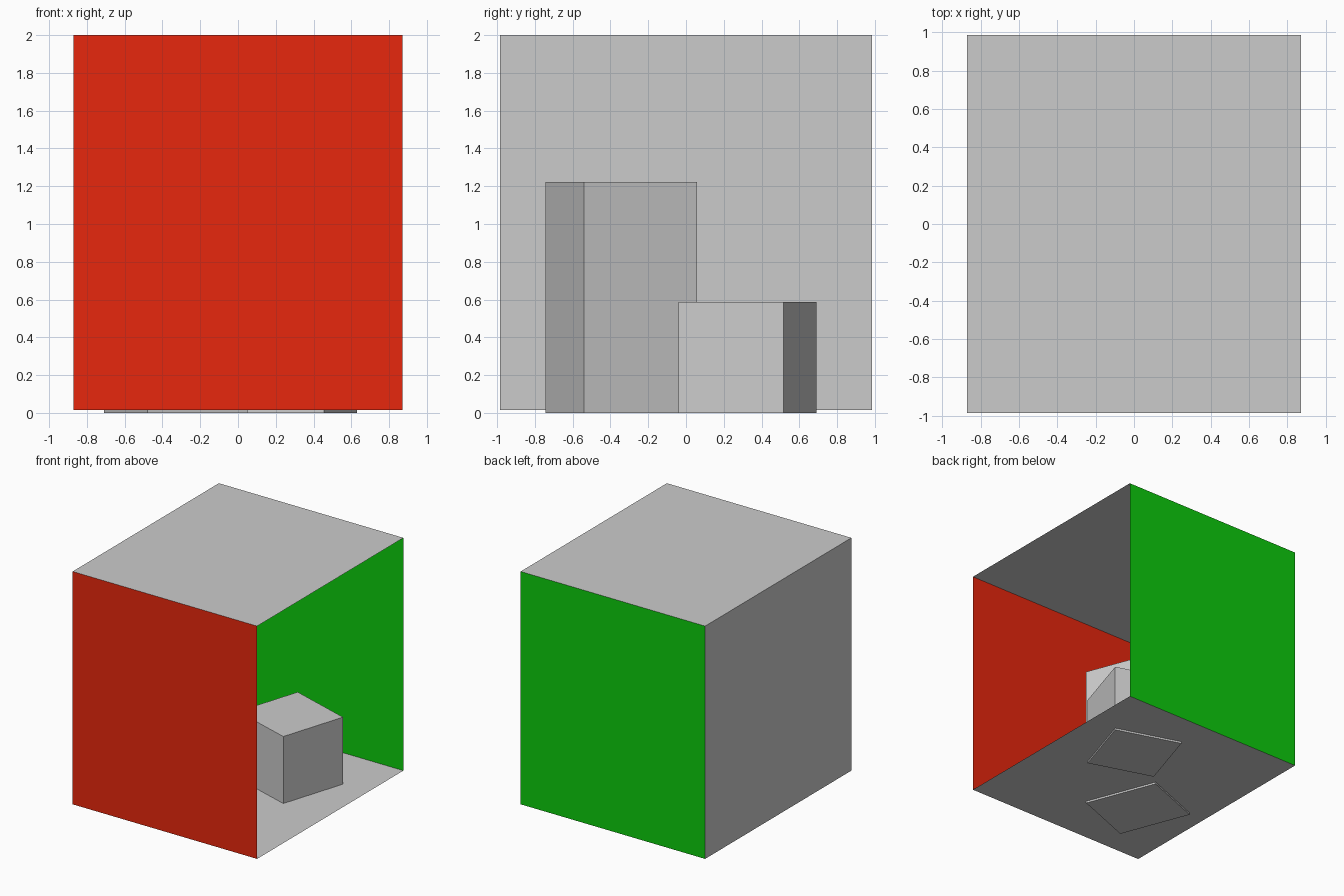
import bpy
import bmesh
from mathutils import Vector

if "Cube" in bpy.data.objects:
    bpy.data.objects.remove(bpy.data.objects["Cube"])

X, Y, Z0, Z1 = 0.87, 0.985, 0.016, 2.0


def make_object(name, build, color=None):
    bm = bmesh.new()
    build(bm)
    mesh = bpy.data.meshes.new(name)
    bm.to_mesh(mesh)
    bm.free()
    obj = bpy.data.objects.new(name, mesh)
    bpy.context.collection.objects.link(obj)
    if color:
        mat = bpy.data.materials.new(name + "_paint")
        mat.diffuse_color = (*color, 1)
        mat.use_nodes = True
        mat.node_tree.nodes["Principled BSDF"].inputs["Base Color"].default_value = mat.diffuse_color
        mesh.materials.append(mat)
    return obj


def panel(name, corner, u, v, color=None):
    """Single flat sheet spanned by edge vectors u and v."""
    c, u, v = Vector(corner), Vector(u), Vector(v)
    make_object(name, lambda bm: bm.faces.new(
        [bm.verts.new(p) for p in (c, c + u, c + u + v, c + v)]), color)


def block(name, corner, u, v, height):
    """Upright box on a rotated footprint."""
    def build(bm):
        c, a, b = (Vector((*p, 0)) for p in (corner, u, v))
        base = bm.faces.new([bm.verts.new(p) for p in (c, c + a, c + a + b, c + b)])
        top = bmesh.ops.extrude_face_region(bm, geom=[base], use_keep_orig=True)
        verts = [g for g in top["geom"] if isinstance(g, bmesh.types.BMVert)]
        bmesh.ops.translate(bm, verts=verts, vec=(0, 0, height))
        bmesh.ops.recalc_face_normals(bm, faces=bm.faces)
    make_object(name, build)


# room shell, open towards +x; normals face inwards
along_x, along_y, up = (2 * X, 0, 0), (0, 2 * Y, 0), (0, 0, Z1 - Z0)
panel("floor", (-X, -Y, Z0), along_x, along_y)
panel("ceiling", (-X, -Y, Z1), along_y, along_x)
panel("back_wall", (-X, -Y, Z0), along_y, up)
panel("red_wall", (-X, -Y, Z0), up, along_x, (0.8, 0.02, 0.004))
panel("green_wall", (-X, Y, Z0), along_x, up, (0.004, 0.6, 0.004))

# blocks, sunk slightly through the floor
block("tall_block", (-0.48, -0.745), (0.53, 0.205), (-0.23, 0.597), 1.222)
block("short_block", (0.455, -0.04), (0.175, 0.555), (-0.55, 0.175), 0.587)
